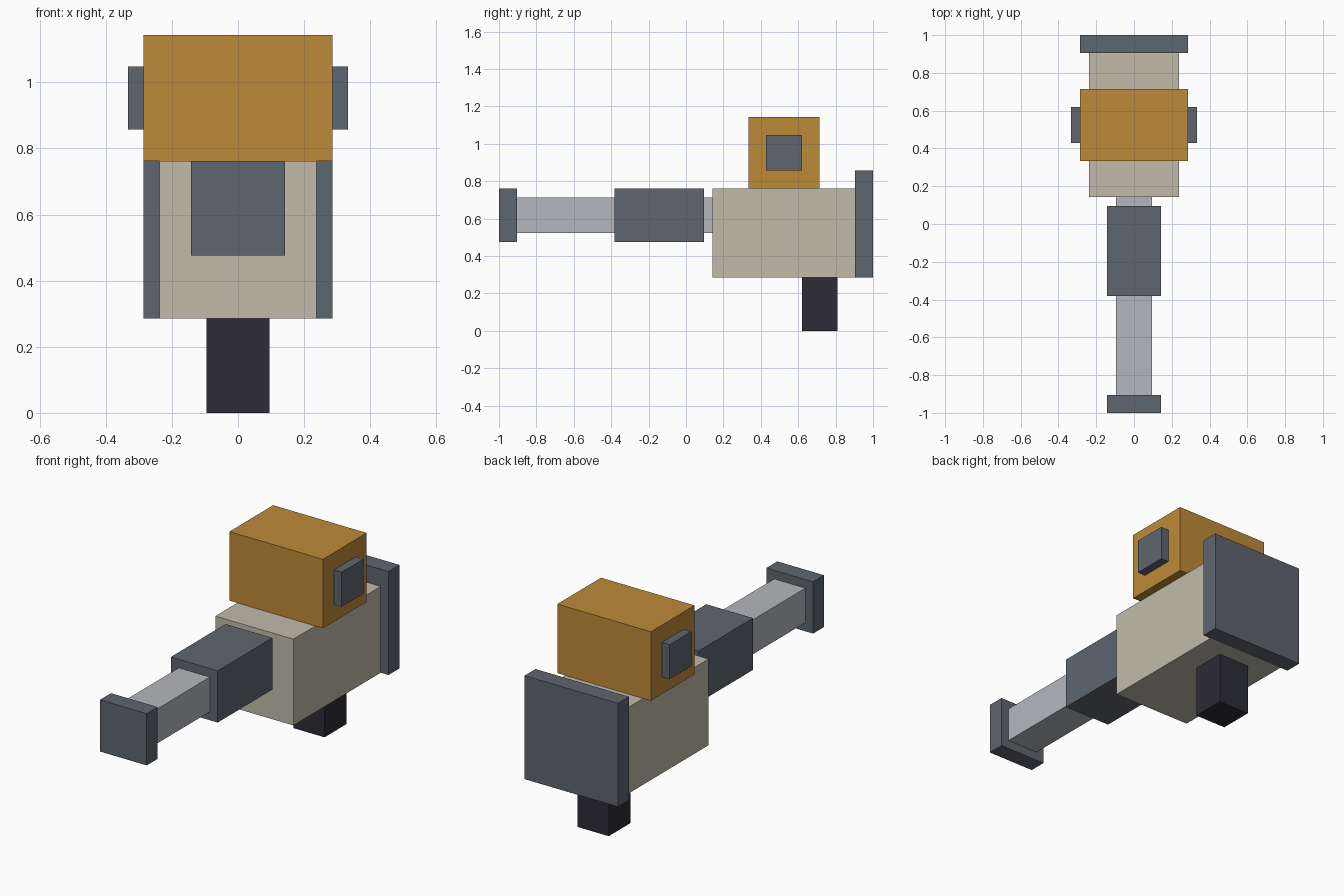
import bpy
from mathutils import Matrix, Vector
import bmesh

if "Cube" in bpy.data.objects:
    bpy.data.objects.remove(bpy.data.objects["Cube"])

U = 1 / 21  # block grid unit


def paint(name, r, g, b):
    mat = bpy.data.materials.new(name)
    mat.diffuse_color = (r, g, b, 1)
    mat.use_nodes = True
    mat.node_tree.nodes["Principled BSDF"].inputs["Base Color"].default_value = mat.diffuse_color
    return mat


ORANGE = paint("orange", 0.515, 0.254, 0.040)
SLATE = paint("slate_grey", 0.114, 0.133, 0.156)
BEIGE = paint("beige", 0.533, 0.497, 0.402)
SILVER = paint("light_grey", 0.456, 0.474, 0.503)
DARK = paint("near_black", 0.026, 0.025, 0.037)


def block(name, mat, x, y, z):
    """Box spanning the given (min, max) ranges in grid units."""
    lo, hi = (Vector(v) * U for v in zip(x, y, z))
    bm = bmesh.new()
    bmesh.ops.create_cube(bm, size=1, matrix=Matrix.Diagonal((*(hi - lo), 1)))
    mesh = bpy.data.meshes.new(name)
    bm.to_mesh(mesh)
    bm.free()
    mesh.materials.append(mat)
    obj = bpy.data.objects.new(name, mesh)
    obj.location = (lo + hi) / 2
    bpy.context.collection.objects.link(obj)


# Main body with end plate and grip
block("body", BEIGE, (-5, 5), (3, 19), (6, 16))
block("end_plate", SLATE, (-6, 6), (19, 21), (6, 18))
block("grip", DARK, (-2, 2), (13, 17), (0, 6))

# Barrel, sleeve and tip
block("barrel", SILVER, (-2, 2), (-19, 3), (11, 15))
block("sleeve", SLATE, (-3, 3), (-8, 2), (10, 16))
block("barrel_tip", SLATE, (-3, 3), (-21, -19), (10, 16))

# Top box with a knob on each side
block("top_box", ORANGE, (-6, 6), (7, 15), (16, 24))
for side, span in (("left", (-7, -6)), ("right", (6, 7))):
    block("knob_" + side, SLATE, span, (9, 13), (18, 22))
